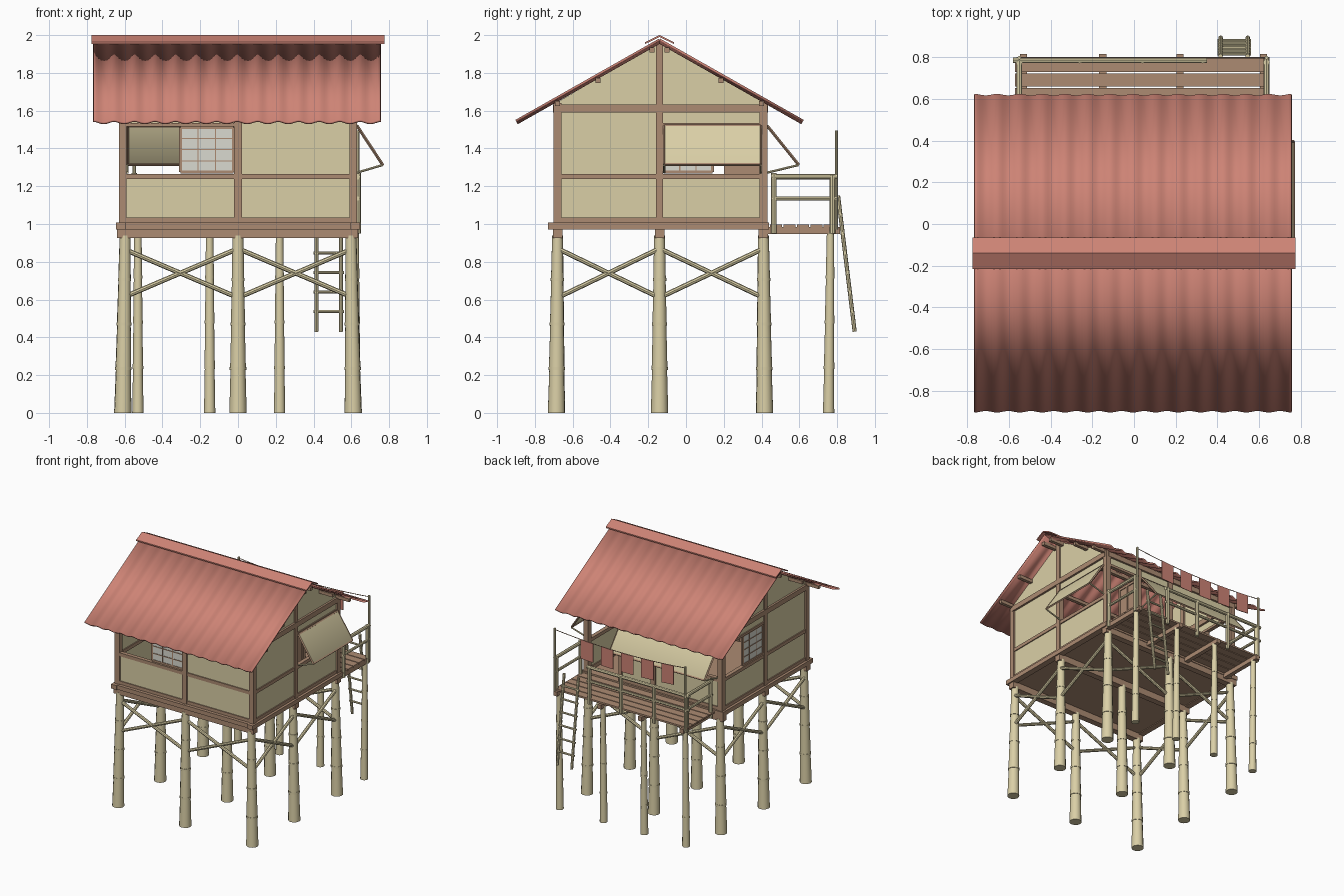
import bpy, bmesh, math
from mathutils import Vector, Matrix

cube = bpy.data.objects.get("Cube")
if cube:
    bpy.data.objects.remove(cube)


def material(name, rgb):
    lin = [((c / 255 + 0.055) / 1.055) ** 2.4 for c in rgb] + [1]
    m = bpy.data.materials.new(name)
    m.use_nodes = True
    m.diffuse_color = lin
    m.node_tree.nodes["Principled BSDF"].inputs["Base Color"].default_value = lin
    return m


CREAM = material("cream bamboo", (218, 207, 166))
BROWN = material("brown timber", (172, 139, 114))
RED = material("red roofing", (205, 131, 117))
PAPER = material("white paper", (218, 218, 208))

parts = {}


def part(name, mat):
    """Mesh under construction for a named part."""
    if name not in parts:
        parts[name] = (bmesh.new(), mat)
    return parts[name][0]


def box(name, mat, xs, ys, zs):
    size = Vector((xs[1] - xs[0], ys[1] - ys[0], zs[1] - zs[0]))
    mid = Vector((sum(xs), sum(ys), sum(zs))) / 2
    bmesh.ops.create_cube(part(name, mat), size=1,
                          matrix=Matrix.Translation(mid) @ Matrix.Diagonal(size).to_4x4())


def wall_box(name, mat, axis, along, depth, zs):
    """Box in a wall that runs along the x or the y axis."""
    if axis == "x":
        box(name, mat, along, depth, zs)
    else:
        box(name, mat, depth, along, zs)


def rod(name, mat, a, b, r1, r2=None, sides=8):
    a, b = Vector(a), Vector(b)
    turn = (b - a).to_track_quat("Z", "Y").to_matrix().to_4x4()
    bmesh.ops.create_cone(part(name, mat), cap_ends=True, segments=sides, radius1=r1,
                          radius2=r1 if r2 is None else r2, depth=(b - a).length,
                          matrix=Matrix.Translation((a + b) / 2) @ turn)


def stilt(name, foot, head, r1, r2, joints=4):
    """Tapered bamboo pole with slightly flared joints."""
    foot, head = Vector(foot), Vector(head)
    for i in range(joints):
        t, u = i / joints, (i + 1) / joints
        r = r1 + (r2 - r1) * t
        top = foot.lerp(head, u)
        rod(name, CREAM, foot.lerp(head, t), top, r, r * 0.86, 12)
        if i < joints - 1:
            rod(name, CREAM, top - Vector((0, 0, 0.008)), top + Vector((0, 0, 0.008)), r * 0.95, sides=12)


def lattice(axis, along, depth, zs, cols=3, rows=4):
    """Paper screen with a timber frame and grid."""
    mid = sum(depth) / 2
    wall_box("window_paper", PAPER, axis, along, (mid - 0.004, mid + 0.004), zs)
    for i in range(cols + 1):
        w = 0.008 if i in (0, cols) else 0.003
        c = along[0] + (along[1] - along[0]) * i / cols
        wall_box("window_grid", BROWN, axis, (c - w, c + w), depth, zs)
    for i in range(rows + 1):
        w = 0.008 if i in (0, rows) else 0.003
        c = zs[0] + (zs[1] - zs[0]) * i / rows
        wall_box("window_grid", BROWN, axis, along, depth, (c - w, c + w))


def plate(name, mat, corners, offset):
    """Flat slab from corner points, pushed out by an offset."""
    bm = part(name, mat)
    face = bm.faces.new([bm.verts.new(c) for c in corners])
    new = bmesh.ops.extrude_face_region(bm, geom=[face])["geom"]
    bmesh.ops.translate(bm, vec=offset, verts=[g for g in new if isinstance(g, bmesh.types.BMVert)])


XS, YS, RIDGE = (-0.61, 0, 0.61), (-0.68, -0.14, 0.41), -0.14

# Stilts under the house, spread a little at the foot
for x in XS:
    for y in YS:
        stilt("house_stilts", (x, y + 0.01 * (y - RIDGE), 0), (x * 0.98, y, 0.94), 0.046, 0.029)
for x in (-0.53, -0.15, 0.22, 0.62):
    stilt("deck_stilts", (x, 0.755, 0), (x, 0.765, 0.96), 0.03, 0.02)

# Crossed braces around the outside
for lo, hi in ((0.61, 0.87), (0.87, 0.61)):
    for y in (YS[0], YS[2]):
        for a, b in zip(XS, XS[1:]):
            rod("braces", CREAM, (a, y, lo), (b, y, hi), 0.013)
    for x in (XS[0], XS[2]):
        for a, b in zip(YS, YS[1:]):
            rod("braces", CREAM, (x, a, lo), (x, b, hi), 0.013)

# Floor and its beams
for y in YS:
    box("floor_beams", BROWN, (-0.64, 0.635), (y - 0.025, y + 0.025), (0.925, 0.98))
box("floor", BROWN, (-0.62, 0.62), (-0.70, 0.43), (0.978, 1.003))
for x in (-0.62, 0.62):
    box("sills", BROWN, (x - 0.025, x + 0.025), (-0.73, 0.44), (0.972, 1.007))
for y in (-0.695, 0.415):
    box("sills", BROWN, (-0.645, 0.645), (y - 0.025, y + 0.025), (0.972, 1.007))

# Wall posts
for x in XS:
    for y in (YS[0], YS[2]):
        box("wall_posts", BROWN, (x - 0.021, x + 0.021), (y - 0.021, y + 0.021), (1.0, 1.64))
for x in (XS[0], XS[2]):
    box("wall_posts", BROWN, (x - 0.021, x + 0.021), (RIDGE - 0.018, RIDGE + 0.018), (1.0, 1.96))

# Wall rails, lower panels and upper panels; False marks an open bay
walls = (("x", -0.68, XS, (False, True)), ("x", 0.41, XS, (False, False)),
         ("y", -0.61, YS, (True, False)), ("y", 0.61, YS, (True, False)))
for axis, at, stops, filled in walls:
    back = axis == "x" and at > 0
    end = 0.30 if back else stops[2]
    depth, thin = (at - 0.016, at + 0.016), (at - 0.008, at + 0.008)
    for zs in ((1.008, 1.034), (1.238, 1.266)):
        wall_box("wall_rails", BROWN, axis, (stops[0], end), depth, zs)
    wall_box("wall_rails", BROWN, axis, (stops[0], stops[2]), (at - 0.024, at + 0.024), (1.59, 1.632))
    wall_box("wall_panels", CREAM, axis, (stops[0], end), thin, (1.03, 1.24))
    for a, b, full in zip(stops, stops[1:], filled):
        wall_box("wall_panels", CREAM, axis, (a, b), thin, (1.26 if full else 1.53, 1.60))
        if not full:
            wall_box("wall_rails", BROWN, axis, (a, b), depth, (1.515, 1.535))

# Gable ends
for x in (-0.618, 0.602):
    outline = ((-0.69, 1.6), (0.42, 1.6), (0.42, 1.64), (RIDGE, 1.96), (-0.69, 1.64))
    plate("gable_panels", CREAM, [(x, y, z) for y, z in outline], (0.016, 0, 0))

# Sliding paper windows
lattice("x", (-0.305, -0.025), (-0.682, -0.666), (1.275, 1.512))
lattice("y", (-0.12, 0.14), (-0.618, -0.602), (1.275, 1.512))

# Doorway jamb and a door standing open inwards
box("door_jamb", BROWN, (0.285, 0.315), (0.39, 0.43), (1.0, 1.6))
box("door", BROWN, (0.30, 0.315), (0.2, 0.39), (1.01, 1.51))
for y in (0.208, 0.295, 0.382):
    box("door", BROWN, (0.294, 0.321), (y - 0.008, y + 0.008), (1.01, 1.51))
for z in (1.02, 1.26, 1.5):
    box("door", BROWN, (0.294, 0.321), (0.2, 0.39), (z - 0.01, z + 0.01))


# Propped awning shutters
def awning(axis, along, hinge, tip):
    def at(a, d, z):
        return Vector((a, d, z) if axis == "x" else (d, a, z))
    a, b = along
    corners = [at(a, hinge, 1.52), at(b, hinge, 1.52), at(b, tip, 1.315), at(a, tip, 1.315)]
    plate("awnings", CREAM, corners, (0, 0, 0.008))
    for p, q in zip(corners, corners[1:] + corners[:1]):
        rod("awning_frames", BROWN, p, q, 0.008, sides=4)
    for c in along:
        rod("awning_props", CREAM, at(c, tip, 1.312), at(c, hinge, 1.272), 0.006)


awning("x", (-0.585, 0.28), 0.43, 0.595)
awning("y", (-0.115, 0.395), 0.63, 0.765)

# Corrugated roof slopes
WAVES, STEPS = 14, 8
for name, eave in (("front_roof", -0.90), ("back_roof", 0.62)):
    bm = part(name, RED)
    run = Vector((0, eave - RIDGE, -0.43))
    normal = Vector((0, -run.z * math.copysign(1, run.y), abs(run.y))).normalized()
    rows = []
    for i in range(WAVES * STEPS + 1):
        x = -0.765 + 1.52 * i / (WAVES * STEPS)
        lift = normal * 0.007 * math.cos(math.tau * i / STEPS)
        top = Vector((x, RIDGE, 1.975)) + lift
        rows.append((bm.verts.new(top), bm.verts.new(top + run)))
    for (a, b), (c, d) in zip(rows, rows[1:]):
        bm.faces.new((a, b, d, c) if eave < 0 else (a, c, d, b))

# Ridge cap and purlins
for side in (-1, 1):
    edge = RIDGE + 0.076 * side
    plate("ridge_cap", RED, [(-0.775, RIDGE, 1.99), (0.775, RIDGE, 1.99),
                             (0.775, edge, 1.953), (-0.775, edge, 1.953)], (0, 0, 0.01))
    for d in (0.04, 0.325, 0.54):
        y, z = RIDGE + side * d, 1.943 - 0.566 * d
        box("purlins", BROWN, (-0.74, 0.74), (y - 0.013, y + 0.013), (z - 0.013, z + 0.013))

# Deck planks on joists
for i in range(5):
    y = 0.445 + i * 0.071
    box("deck_planks", BROWN, (-0.57, 0.64), (y, y + 0.064), (0.983, 0.997))
for x in (-0.53, -0.15, 0.22, 0.62):
    box("deck_joists", BROWN, (x - 0.017, x + 0.017), (0.43, 0.815), (0.948, 0.983))

# Deck railing, open at the ladder
for x in (-0.55, -0.26, 0.04, 0.33):
    rod("railing", CREAM, (x, 0.785, 0.95), (x, 0.785, 1.26), 0.015)
for z, r in ((1.25, 0.014), (1.135, 0.011)):
    rod("railing", CREAM, (-0.58, 0.785, z), (0.35, 0.785, z), r)
    for x in (-0.55, 0.635):
        rod("railing", CREAM, (x, 0.45, z), (x, 0.80, z), r)
for x in (-0.55, 0.635):
    rod("railing", CREAM, (x, 0.465, 0.95), (x, 0.465, 1.27), 0.015)
    rod("railing", CREAM, (x, 0.775, 0.95), (x, 0.775, 1.26), 0.016)
    rod("flag_poles", CREAM, (x, 0.797, 0.97), (x, 0.797, 1.495), 0.009)


# Sagging line with cloth flags
def line(t):
    return Vector((0.635 - 1.185 * t, 0.797, 1.485 - 0.12 * t * (1 - t)))


for i in range(12):
    rod("flag_line", BROWN, line(i / 12), line((i + 1) / 12), 0.003, sides=5)
for i in range(5):
    p, q = line(0.2 + 0.155 * i), line(0.295 + 0.155 * i)
    drop = Vector((0, 0, -0.155))
    plate("flags", RED, [p, q, q + drop, p + drop], (0, 0.004, 0))

# Ladder
foot, head = Vector((0, 0.893, 0.43)), Vector((0, 0.805, 1.15))
for x in (0.415, 0.545):
    rod("ladder", CREAM, foot + Vector((x, 0, 0)), head + Vector((x, 0, 0)), 0.011)
for i in range(6):
    p = foot.lerp(head, 0.15 + 0.143 * i)
    rod("ladder", CREAM, (0.40, p.y, p.z), (0.56, p.y, p.z), 0.008)

# Turn the finished meshes into objects
for name, (bm, mat) in parts.items():
    if not name.endswith("_roof"):
        bmesh.ops.recalc_face_normals(bm, faces=bm.faces)
    mesh = bpy.data.meshes.new(name)
    bm.to_mesh(mesh)
    bm.free()
    mesh.materials.append(mat)
    obj = bpy.data.objects.new(name, mesh)
    bpy.context.collection.objects.link(obj)
    if name.endswith("_roof"):
        obj.modifiers.new("thickness", "SOLIDIFY").thickness = 0.012
    bpy.ops.object.select_all(action="DESELECT")
    obj.select_set(True)
    bpy.context.view_layer.objects.active = obj
    bpy.ops.object.shade_smooth_by_angle(angle=math.radians(40))
